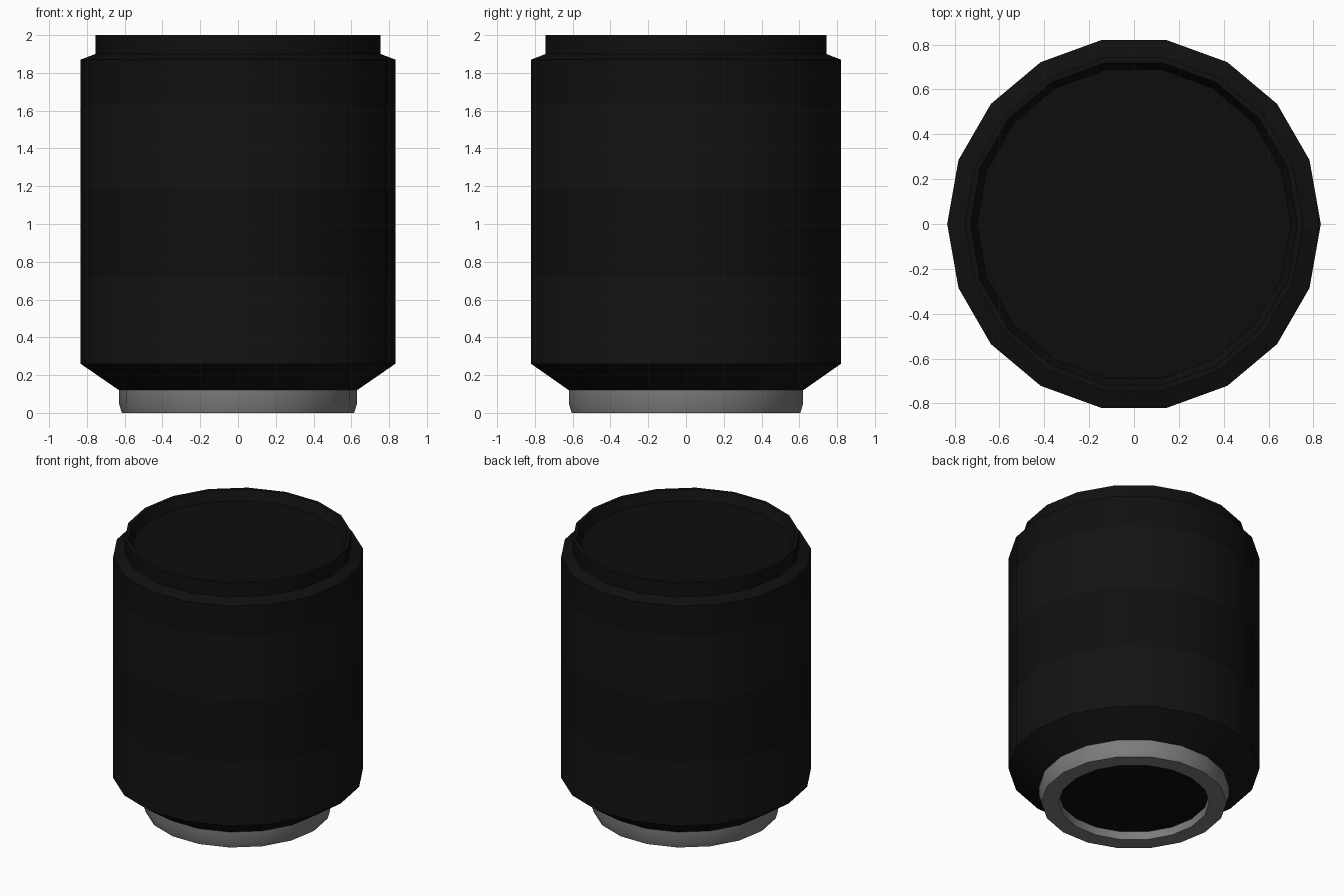
import bpy, bmesh
from math import sin, cos, pi, radians

if "Cube" in bpy.data.objects:
    bpy.data.objects.remove(bpy.data.objects["Cube"])

SIDES = 18


def material(name, v):
    m = bpy.data.materials.new(name)
    m.diffuse_color = (v, v, v, 1)
    m.use_nodes = True
    m.node_tree.nodes["Principled BSDF"].inputs["Base Color"].default_value = m.diffuse_color
    return m


def lathe(name, profile, mat, cap_end=False):
    """Spin a list of (radius, z) points around z; optionally close the last ring."""
    bm = bmesh.new()
    rings = [[bm.verts.new((r * cos(2 * pi * i / SIDES), r * sin(2 * pi * i / SIDES), z))
              for i in range(SIDES)] for r, z in profile]
    for a, b in zip(rings, rings[1:]):
        for i in range(SIDES):
            j = (i + 1) % SIDES
            bm.faces.new((a[i], a[j], b[j], b[i]))
    if cap_end:
        bm.faces.new(rings[-1])
    me = bpy.data.meshes.new(name)
    bm.to_mesh(me)
    bm.free()
    ob = bpy.data.objects.new(name, me)
    bpy.context.collection.objects.link(ob)
    me.materials.append(mat)
    bpy.ops.object.select_all(action='DESELECT')
    ob.select_set(True)
    bpy.context.view_layer.objects.active = ob
    bpy.ops.object.shade_smooth_by_angle(angle=radians(40))
    return ob


black = material("black_barrel", 0.0065)
rubber = material("black_grip", 0.005)
metal = material("mount_metal", 0.2)
glass = material("dark_glass", 0.004)

# barrel, built as stacked bands
lathe("rear_barrel", [(0.63, 0.12), (0.833, 0.26), (0.833, 0.72)], black)
lathe("grip_ring", [(0.833, 0.72), (0.833, 1.18)], rubber)
lathe("zoom_ring", [(0.833, 1.18), (0.833, 1.64)], black)
# front collar, rim and recess wall
lathe("front_barrel", [(0.833, 1.64), (0.833, 1.87), (0.755, 1.90), (0.755, 2.0),
                       (0.73, 2.0), (0.70, 1.93)], rubber)
# front element
lathe("front_glass", [(0.70, 1.93)], glass, cap_end=True)

# metal mount with its inner wall
lathe("mount", [(0.50, 0.06), (0.50, 0), (0.615, 0), (0.63, 0.05), (0.63, 0.12)], metal)
# rear element, facing down
rear = lathe("rear_glass", [(0.50, 0.06)], glass, cap_end=True)
rear.data.flip_normals()
